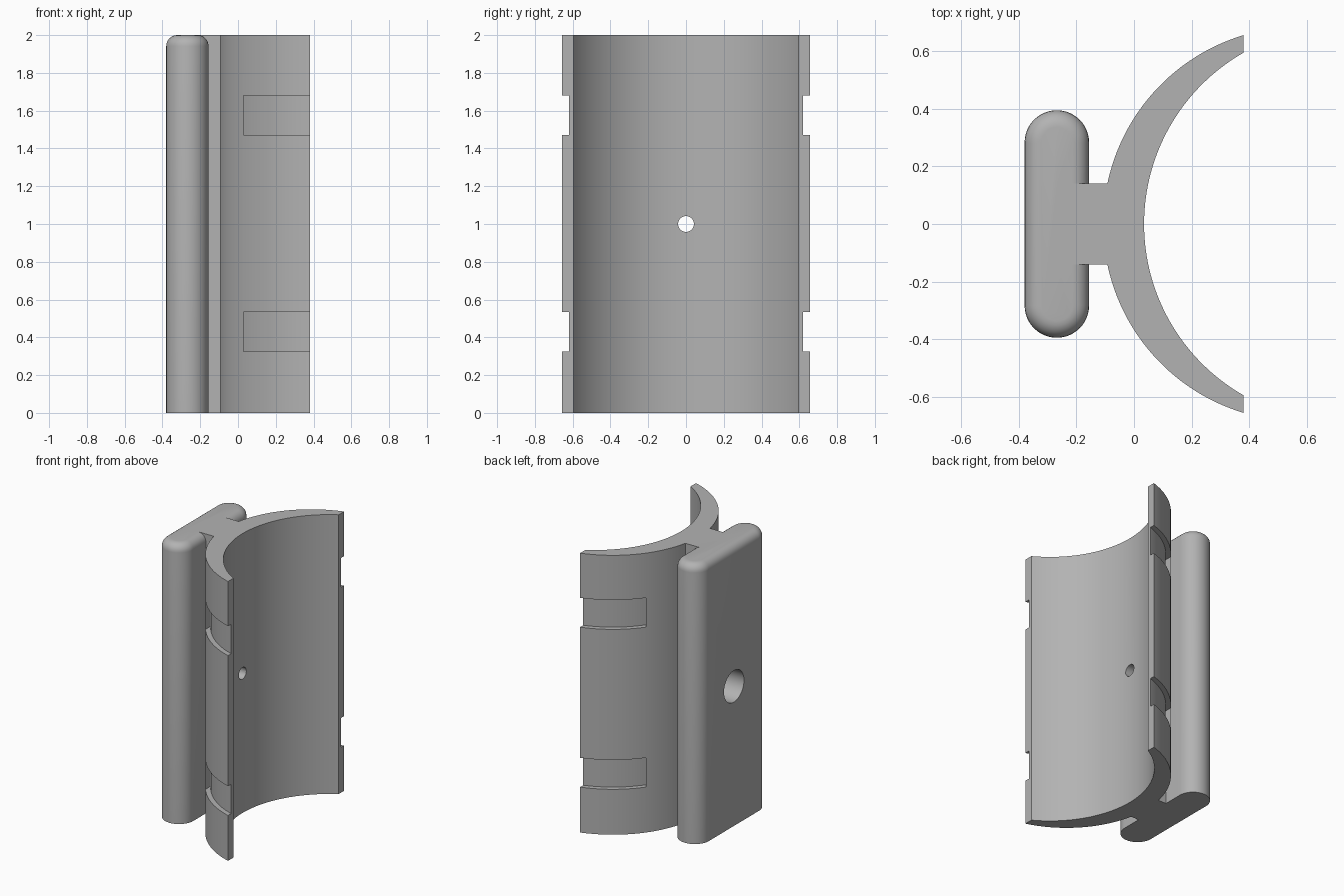
import bpy
import bmesh
from math import asin, acos, cos, sin, pi, radians, sqrt
from mathutils import Matrix

cube = bpy.data.objects.get("Cube")
if cube:
    bpy.data.objects.remove(cube, do_unlink=True)

HEIGHT = 2.0
RADIUS = 0.685          # both faces of the cradle share this radius
INNER_X, OUTER_X = 0.72, 0.578
GROOVE_RADIUS = 0.651
TIP_X = 0.38
WEB = 0.14              # half width of the web
PLATE_X, PLATE_R, PLATE_Y = -0.268, 0.112, 0.283

grey = bpy.data.materials.new("plain grey")
grey.use_nodes = True
colour = (0.45, 0.45, 0.45, 1)
grey.diffuse_color = colour
grey.node_tree.nodes["Principled BSDF"].inputs["Base Color"].default_value = colour


def arc(cx, cy, r, start, end, steps):
    """Points along a circular arc."""
    angles = [start + (end - start) * i / steps for i in range(steps + 1)]
    return [(cx + r * cos(a), cy + r * sin(a)) for a in angles]


def prism(name, outline, z0, z1, round_top=0):
    """Extrude an outline upwards, optionally rounding its top rim."""
    bm = bmesh.new()
    base = bm.faces.new([bm.verts.new((x, y, z0)) for x, y in outline])
    top = bmesh.ops.extrude_face_region(bm, geom=[base])["geom"]
    bmesh.ops.translate(bm, vec=(0, 0, z1 - z0),
                        verts=[g for g in top if isinstance(g, bmesh.types.BMVert)])
    bmesh.ops.recalc_face_normals(bm, faces=bm.faces)
    if round_top:
        rim = [e for e in bm.edges if all(v.co.z > z1 - 1e-4 for v in e.verts)]
        bmesh.ops.bevel(bm, geom=rim, offset=round_top, segments=6,
                        profile=0.5, affect='EDGES')
    return finish(name, bm)


def rod(name, radius, x0, x1):
    """Cylinder along x at mid height."""
    bm = bmesh.new()
    place = Matrix.Translation(((x0 + x1) / 2, 0, HEIGHT / 2)) @ Matrix.Rotation(pi / 2, 4, 'Y')
    bmesh.ops.create_cone(bm, cap_ends=True, segments=48, radius1=radius,
                          radius2=radius, depth=x1 - x0, matrix=place)
    return finish(name, bm)


def finish(name, bm):
    mesh = bpy.data.meshes.new(name)
    bm.to_mesh(mesh)
    bm.free()
    mesh.materials.append(grey)
    obj = bpy.data.objects.new(name, mesh)
    bpy.context.collection.objects.link(obj)
    return obj


def combine(target, tool, operation):
    """Apply a boolean and discard the tool."""
    mod = target.modifiers.new(operation.lower(), 'BOOLEAN')
    mod.operation, mod.solver, mod.object = operation, 'EXACT', tool
    bpy.context.view_layer.objects.active = target
    bpy.ops.object.modifier_apply(modifier=mod.name)
    bpy.data.objects.remove(tool, do_unlink=True)


# Curved cradle with its web reaching into the plate
tip_out = acos((TIP_X - OUTER_X) / RADIUS)
tip_in = acos((TIP_X - INNER_X) / RADIUS)
root = pi - asin(WEB / RADIUS)
upper = arc(OUTER_X, 0, RADIUS, tip_out, root, 32) + [(PLATE_X, WEB)]
lower = [(x, -y) for x, y in reversed(upper)]
inside = arc(INNER_X, 0, RADIUS, 2 * pi - tip_in, tip_in, 64)
bracket = prism("bracket", upper + lower + inside, 0, HEIGHT)

# Strap grooves around both outer flanks
start = pi - acos((OUTER_X - 0.03) / GROOVE_RADIUS)
floor = arc(OUTER_X, 0, GROOVE_RADIUS, pi / 2, start, 28)
strap = floor + [(0.03, 0.8), (OUTER_X, 0.8)]
for z0, z1 in ((0.325, 0.535), (1.47, 1.68)):
    for side in (1, -1):
        cutter = prism("groove_cutter", [(x, side * y) for x, y in strap], z0, z1)
        combine(bracket, cutter, 'DIFFERENCE')

# Rounded back plate with a softened top rim
ends = (arc(PLATE_X, PLATE_Y, PLATE_R, 0, pi, 24)
        + arc(PLATE_X, -PLATE_Y, PLATE_R, pi, 2 * pi, 24))
plate = prism("back_plate", ends, 0, HEIGHT, round_top=0.058)
combine(bracket, plate, 'UNION')

# Screw hole with a wide recess from the plate side
combine(bracket, rod("recess_cutter", 0.113, -0.6, -0.1), 'DIFFERENCE')
combine(bracket, rod("hole_cutter", 0.042, -0.3, 0.3), 'DIFFERENCE')

bpy.ops.object.select_all(action='DESELECT')
bracket.select_set(True)
bpy.context.view_layer.objects.active = bracket
bpy.ops.object.shade_smooth_by_angle(angle=radians(30))
